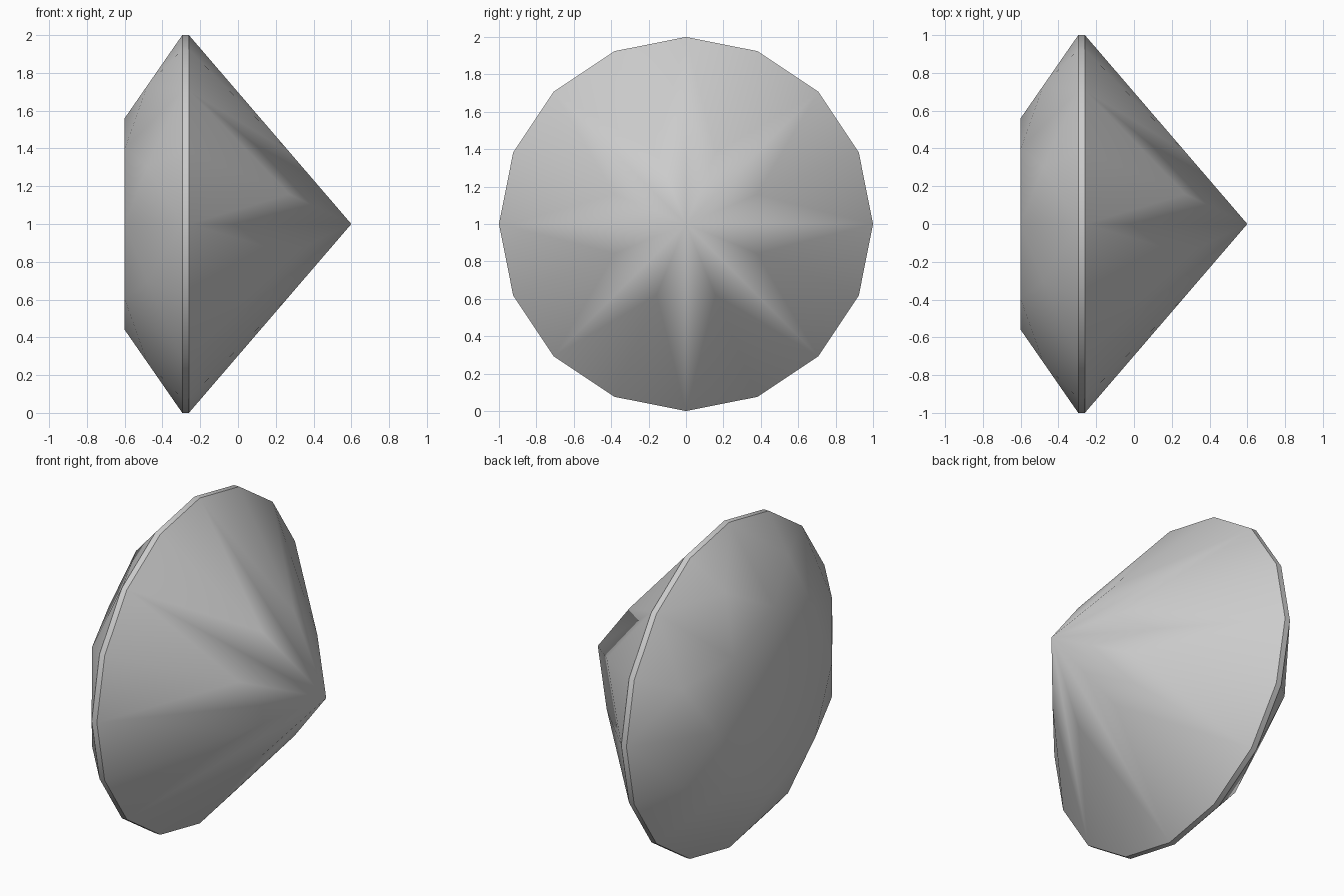
import bpy
import bmesh
from math import cos, sin, pi, radians

cube = bpy.data.objects.get("Cube")
if cube:
    bpy.data.objects.remove(cube, do_unlink=True)

SIDES = 8                      # main facets; the girdle has twice as many sides
STEP = pi / SIDES
TABLE_X, TABLE_R = -0.6, 0.56
CROWN_X, PAVILION_X = -0.295, -0.26
CULET_X = 0.6
STAR_T = 0.39                  # how far star tips sit from table to girdle
LOWER_T = 0.38                 # how far lower facet tips sit from culet to girdle

bm = bmesh.new()


def ring(x, radius, count, offset=0.0):
    """Ring of vertices around the x axis, starting at the top."""
    angles = [offset + 2 * pi * i / count for i in range(count)]
    return [bm.verts.new((x, radius * sin(a), 1 + radius * cos(a))) for a in angles]


def on_main_plane(x0, r0, x1, t):
    """Ring between main facets, placed so that the kites stay planar."""
    radius = (r0 + (1 - r0) * t) / cos(STEP)
    return ring(x0 + (x1 - x0) * t, radius, SIDES, STEP)


table = ring(TABLE_X, TABLE_R, SIDES)
star_tips = on_main_plane(TABLE_X, TABLE_R, CROWN_X, STAR_T)
girdle_top = ring(CROWN_X, 1, 2 * SIDES)
girdle_low = ring(PAVILION_X, 1, 2 * SIDES)
lower_tips = on_main_plane(CULET_X, 0, PAVILION_X, LOWER_T)
culet = bm.verts.new((CULET_X, 0, 1))

bm.faces.new(table)
for i in range(SIDES):
    j, mid, end = (i + 1) % SIDES, 2 * i + 1, (2 * i + 2) % (2 * SIDES)
    # crown: star facet and kite
    bm.faces.new((table[i], table[j], star_tips[i]))
    bm.faces.new((table[i], star_tips[i], girdle_top[2 * i], star_tips[i - 1]))
    # pavilion: main kite
    bm.faces.new((culet, lower_tips[i], girdle_low[2 * i], lower_tips[i - 1]))
    # half facets along the girdle, and the girdle band
    for a, b in ((2 * i, mid), (mid, end)):
        bm.faces.new((star_tips[i], girdle_top[a], girdle_top[b]))
        bm.faces.new((lower_tips[i], girdle_low[a], girdle_low[b]))
        bm.faces.new((girdle_top[a], girdle_top[b], girdle_low[b], girdle_low[a]))

bmesh.ops.recalc_face_normals(bm, faces=bm.faces)
mesh = bpy.data.meshes.new("cut_gem")
bm.to_mesh(mesh)
bm.free()

# plain grey colour
grey = bpy.data.materials.new("light_grey")
grey.use_nodes = True
grey.diffuse_color = (0.6, 0.6, 0.6, 1)
grey.node_tree.nodes["Principled BSDF"].inputs["Base Color"].default_value = (0.6, 0.6, 0.6, 1)
mesh.materials.append(grey)

gem = bpy.data.objects.new("cut_gem", mesh)
bpy.context.collection.objects.link(gem)
bpy.ops.object.select_all(action='DESELECT')
gem.select_set(True)
bpy.context.view_layer.objects.active = gem
bpy.ops.object.shade_smooth_by_angle(angle=radians(30))
